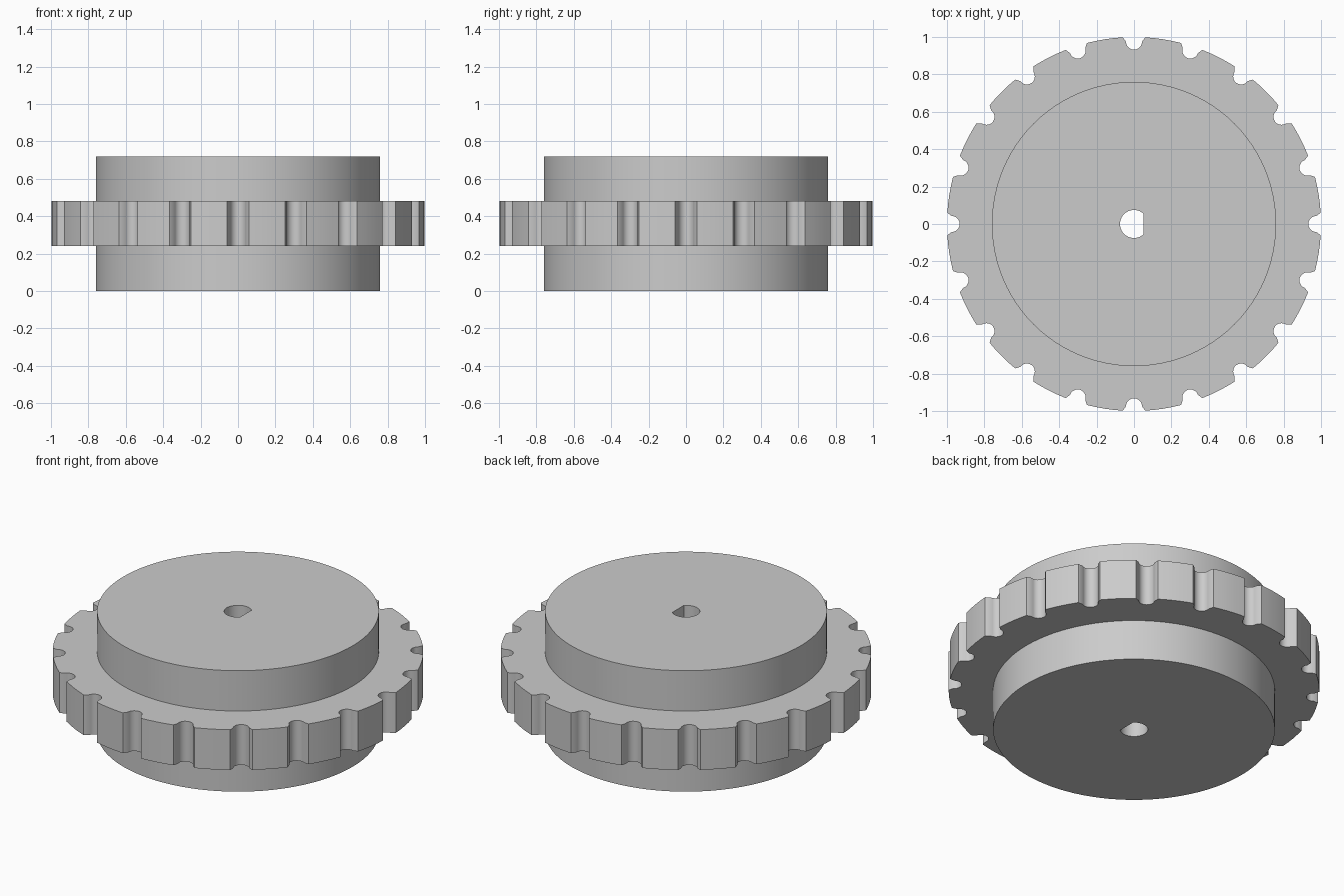
import bpy
import bmesh
from math import sin, cos, pi, radians, acos, atan2, hypot

cube = bpy.data.objects.get("Cube")
if cube:
    bpy.data.objects.remove(cube, do_unlink=True)

TEETH = 20

grey = bpy.data.materials.new("plain_grey")
grey.use_nodes = True
colour = (0.6, 0.6, 0.6, 1)
grey.diffuse_color = colour
grey.node_tree.nodes["Principled BSDF"].inputs["Base Color"].default_value = colour


def arc(radius, start, end, steps):
    """Points along an arc, both ends included."""
    angles = [start + (end - start) * i / steps for i in range(steps + 1)]
    return [(radius * cos(a), radius * sin(a)) for a in angles]


def pierced_plate(name, outer, inner, z0, z1):
    """Extrude an outline with a hole between two heights."""
    bm = bmesh.new()
    levels = []
    for z in (z0, z1):
        loops, edges = [], []
        for outline in (outer, inner):
            loop = [bm.verts.new((x, y, z)) for x, y in outline]
            edges += [bm.edges.new((loop[i - 1], loop[i])) for i in range(len(loop))]
            loops.append(loop)
        bmesh.ops.triangle_fill(bm, edges=edges, use_beauty=True)
        levels.append(loops)
    for low, high in zip(*levels):
        for i in range(len(low)):
            bm.faces.new((low[i - 1], low[i], high[i], high[i - 1]))
    bmesh.ops.recalc_face_normals(bm, faces=bm.faces)
    mesh = bpy.data.meshes.new(name)
    bm.to_mesh(mesh)
    bm.free()
    mesh.materials.append(grey)
    obj = bpy.data.objects.new(name, mesh)
    bpy.context.collection.objects.link(obj)
    bpy.ops.object.select_all(action="DESELECT")
    obj.select_set(True)
    bpy.context.view_layer.objects.active = obj
    bpy.ops.object.shade_smooth_by_angle(angle=radians(30))
    return obj


# Hub with a D-shaped bore
bore_radius, flat_x = 0.075, 0.052
half_flat = acos(flat_x / bore_radius)
bore = arc(bore_radius, half_flat, 2 * pi - half_flat, 28)
pierced_plate("hub", arc(0.76, 0, 2 * pi, 96)[:-1], bore, 0, 0.72)

# Notched ring: rounded pocket with flared lips, then the tooth tip
pocket = [(0.975 + x, y) for x, y in arc(0.043, 1.5 * pi, 0.5 * pi, 10)]
lip = (0.998, 0.06)
notch = [(lip[0], -lip[1])] + pocket + [lip]
lip_angle = atan2(lip[1], lip[0])
pitch = 2 * pi / TEETH
tip = arc(hypot(*lip), lip_angle, pitch - lip_angle, 4)[1:-1]
ring = []
for k in range(TEETH):
    c, s = cos(k * pitch), sin(k * pitch)
    ring += [(x * c - y * s, x * s + y * c) for x, y in notch + tip]
pierced_plate("notched_ring", ring, arc(0.75, 0, 2 * pi, 96)[:-1], 0.24, 0.48)
